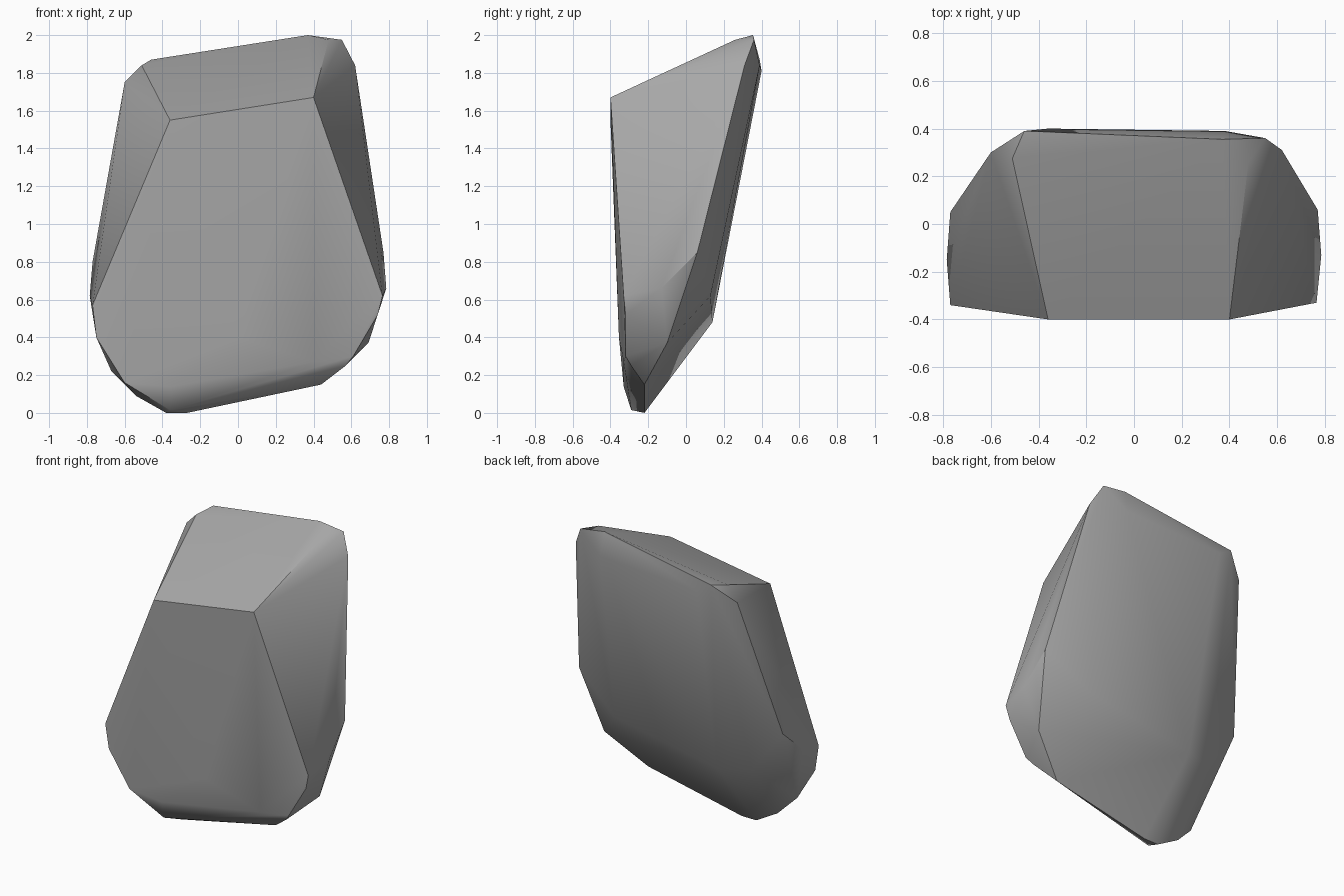
import bpy
import bmesh
import math

default_cube = bpy.data.objects.get("Cube")
if default_cube:
    bpy.data.objects.remove(default_cube, do_unlink=True)


def make_material(name, colour):
    material = bpy.data.materials.new(name)
    material.use_nodes = True
    material.diffuse_color = colour
    shader = material.node_tree.nodes["Principled BSDF"]
    shader.inputs["Base Color"].default_value = colour
    shader.inputs["Roughness"].default_value = 0.9
    return material


def make_hull(name, outlines, material):
    """Wrap a tight convex skin around the corner outlines."""
    bm = bmesh.new()
    for outline in outlines:
        for corner in outline:
            bm.verts.new(corner)
    result = bmesh.ops.convex_hull(bm, input=bm.verts[:])
    loose = set(result["geom_interior"]) | set(result["geom_unused"])
    loose_verts = [item for item in loose if isinstance(item, bmesh.types.BMVert)]
    bmesh.ops.delete(bm, geom=loose_verts, context="VERTS")

    # Merge nearly flat triangles into broad chipped facets
    bmesh.ops.dissolve_limit(
        bm, angle_limit=math.radians(3), verts=bm.verts[:], edges=bm.edges[:])
    bmesh.ops.recalc_face_normals(bm, faces=bm.faces[:])

    mesh = bpy.data.meshes.new(name)
    bm.to_mesh(mesh)
    bm.free()
    mesh.materials.append(material)
    rock = bpy.data.objects.new(name, mesh)
    bpy.context.collection.objects.link(rock)
    return rock


# Sloping top facet
top_facet = [
    (-.36, -.4, 1.55), (.4, -.4, 1.67), (.48, .26, 1.975), (.55, .36, 1.975),
    (.37, .355, 2), (-.46, .39, 1.87), (-.51, .275, 1.84),
]

# Chipped rim behind the top, and the low edge of the leaning back
back_facet = [
    (.62, .31, 1.84), (.38, .39, 1.84), (-.36, .4, 1.81), (-.6, .3, 1.75),
    (-.55, .07, .5), (-.33, .14, .48), (.45, .13, .62),
]

# Widest corners on both flanks
flanks = [
    (-.77, .05, .8), (-.785, -.15, .62), (-.77, -.34, .57),
    (.77, .06, .85), (.785, -.13, .66), (.765, -.33, .62), (.69, -.1, .37),
]

# Rounded foot, front row then underside row
foot = [
    (-.75, -.33, .4), (-.6, -.32, .16), (-.35, -.33, .14), (.4, -.33, .27),
    (.61, -.32, .3), (.74, -.32, .52), (0, -.355, .4),
    (-.67, -.25, .22), (-.54, -.22, .09), (-.38, -.22, 0), (-.27, -.22, 0),
    (-.36, -.29, .015), (.44, -.22, .15), (.57, -.29, .25),
]

stone_grey = make_material("stone grey", (.4, .4, .4, 1))
rock = make_hull("rock", [top_facet, back_facet, flanks, foot], stone_grey)

# Soft shading across shallow facets, crisp main edges
bpy.ops.object.select_all(action="DESELECT")
rock.select_set(True)
bpy.context.view_layer.objects.active = rock
bpy.ops.object.shade_smooth_by_angle(angle=math.radians(35))
